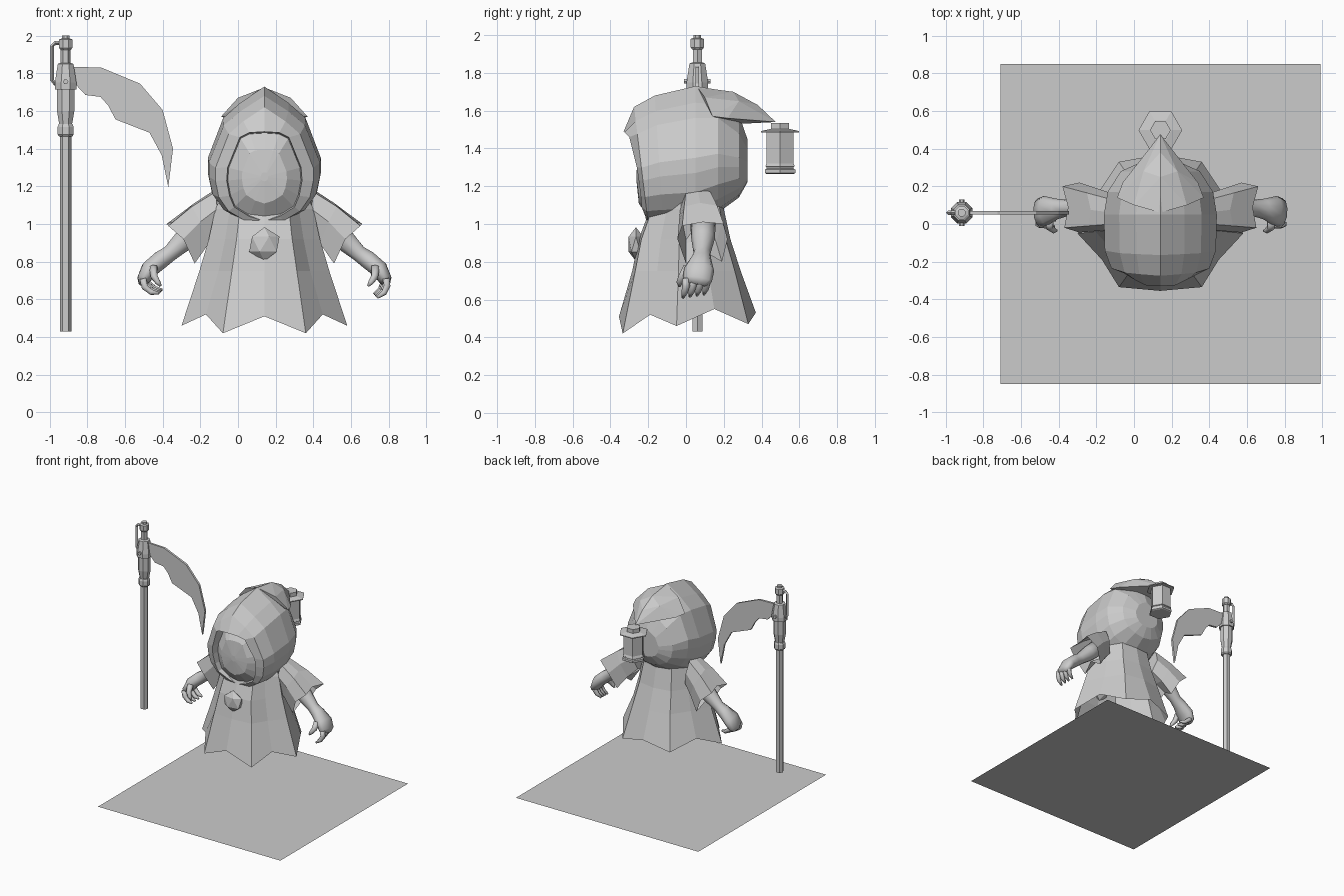
import bpy, bmesh, math
from mathutils import Vector

if "Cube" in bpy.data.objects:
    bpy.data.objects.remove(bpy.data.objects["Cube"])

CX = 0.14  # centre line of the figure
grey = bpy.data.materials.new("plain grey")
grey.diffuse_color = (0.6, 0.6, 0.6, 1)
grey.use_nodes = True
grey.node_tree.nodes["Principled BSDF"].inputs["Base Color"].default_value = grey.diffuse_color


def finish(name, bm, smooth=False):
    bmesh.ops.recalc_face_normals(bm, faces=bm.faces)
    mesh = bpy.data.meshes.new(name)
    bm.to_mesh(mesh)
    bm.free()
    mesh.materials.append(grey)
    for p in mesh.polygons:
        p.use_smooth = smooth
    ob = bpy.data.objects.new(name, mesh)
    bpy.context.collection.objects.link(ob)
    return ob


def loft(name, rings, cap_start=False, cap_end=False, smooth=False):
    bm = bmesh.new()
    rows = [[bm.verts.new(p) for p in r] for r in rings]
    n = len(rows[0])
    for a, b in zip(rows, rows[1:]):
        for i in range(n):
            j = (i + 1) % n
            bm.faces.new((a[i], a[j], b[j], b[i]))
    if cap_start:
        bm.faces.new(rows[0][::-1])
    if cap_end:
        bm.faces.new(rows[-1])
    return finish(name, bm, smooth)


def turned(name, x, y, profile, sides=6, phase=0.0):
    """Stack of polygons from (radius, z) pairs."""
    ang = [phase + math.tau * i / sides for i in range(sides)]
    return loft(name, [[(x + r * math.cos(a), y + r * math.sin(a), z) for a in ang]
                       for r, z in profile], True, True)


def tube(name, path, sides=8, smooth=True):
    """Tapered tube from (x, y, z, radius in y, radius across) stations."""
    pts = [Vector(p[:3]) for p in path]
    rings = []
    for i, p in enumerate(path):
        d = (pts[min(i + 1, len(pts) - 1)] - pts[max(i - 1, 0)]).normalized()
        w = (Vector((0, 1, 0)) - d * d.y).normalized()
        u = d.cross(w)
        rings.append([pts[i] + w * p[3] * math.cos(a) + u * p[4] * math.sin(a)
                      for a in (math.tau * k / sides for k in range(sides))])
    return loft(name, rings, True, True, smooth)


def mirrored(half):
    """Close a half outline whose first and last points lie on the centre line."""
    full = half + [(-x, y, z) for x, y, z in half[-2:0:-1]]
    return [(x + CX, y, z) for x, y, z in full]


# Base plate
bm = bmesh.new()
bm.faces.new([bm.verts.new((x, y, 0)) for x, y in
              ((-.71, -.85), (.99, -.85), (.99, .85), (-.71, .85))])
finish("base_plate", bm)

# Robe with a zigzag hem
hem = [(0, -.355, .51), (.22, -.335, .42), (.31, -.19, .52), (.44, -.05, .46),
       (.34, .15, .55), (.22, .33, .47), (0, .37, .53)]
rings = [mirrored(hem)]
for z, hw, front, back in ((.75, .345, .285, .29), (.92, .295, .25, .235),
                           (1.08, .26, .19, .20), (1.2, .2, .14, .2)):
    rings.append(mirrored([(x / .44 * hw, y / .355 * front if y < 0 else y / .37 * back, z)
                           for x, y, _ in hem]))
loft("robe", rings)

# Hood: pointed sections from the brim to the back of the head
brim = [(0, -.33, 1.49), (.08, -.325, 1.485), (.13, -.30, 1.46), (.195, -.26, 1.30),
        (.2, -.25, 1.23), (.185, -.24, 1.15), (.16, -.235, 1.09), (.08, -.215, 1.04), (0, -.21, 1.015)]
egg = [(0, 1), (.43, .88), (.73, .77), (1, .48), (1, .37), (.93, .23), (.73, .11), (.4, .03), (0, 0)]
rings = [mirrored(brim)]
for y, hw, low, top, lean in ((-.2, .26, 1.0, 1.62, .075), (-.12, .295, 1.0, 1.68, .045),
                              (.05, .30, 1.0, 1.73, 0), (.17, .28, 1.06, 1.71, 0),
                              (.28, .21, 1.14, 1.58, 0), (.325, .11, 1.22, 1.45, 0)):
    rings.append(mirrored([(u * hw, y - lean * v, low + v * (top - low)) for u, v in egg]))
loft("hood", rings, cap_end=True)

# Hood tail hanging backwards
bm = bmesh.new()
for x, y, z in ((0, .06, 1.725), (.14, .10, 1.67), (.23, .14, 1.57), (.2, .22, 1.56), (0, .25, 1.70),
                (.09, .28, 1.65), (0, .38, 1.63), (0, .28, 1.53), (0, .475, 1.54)):
    for s in ((1, -1) if x else (1,)):
        bm.verts.new((CX + s * x, y, z))
bmesh.ops.convex_hull(bm, input=bm.verts)
finish("hood_tail", bm)

# Face filling the hood opening
mid = Vector((CX, 0, 1.25))


def face_ring(scale, y):
    return [(mid.x + (p[0] - mid.x) * scale, y if y else p[1],
             mid.z + (p[2] - mid.z) * scale) for p in mirrored(brim)]


loft("face", [face_ring(1, None), face_ring(.97, -.19), face_ring(.6, -.25), face_ring(.1, -.262)],
     cap_end=True)

# Round clasp under the chin
bm = bmesh.new()
bmesh.ops.create_icosphere(bm, subdivisions=1, radius=.09)
for v in bm.verts:
    v.co = (v.co.x + CX, v.co.y * .5 - .265, v.co.z + .893)
finish("clasp", bm)

# Sleeves, arms and hands
cuff = [(.49, .09, 1.01), (.51, -.02, .99), (.43, -.045, .92), (.37, .0, .79),
        (.39, .09, .86), (.37, .19, .80), (.43, .22, .92), (.52, .2, 1.0)]
shoulder = [(.25, .06, 1.19), (.26, .0, 1.17), (.25, -.03, 1.08), (.22, .0, .98),
            (.22, .06, .96), (.22, .13, .98), (.25, .16, 1.08), (.26, .13, 1.17)]
elbow = [(a[0] * .5 + b[0] * .5, a[1] * .5 + b[1] * .5, a[2] * .5 + b[2] * .5 + .012)
         for a, b in zip(cuff, shoulder)]
for side, s in (("left", -1), ("right", 1)):
    def place(path):
        return [(CX + s * p[0], *p[1:]) for p in path]
    loft(side + "_sleeve", [place(r) for r in (shoulder, elbow, cuff)], cap_start=True)
    tube(side + "_arm", place([(.3, .09, 1.03, .07, .07), (.42, .09, .92, .062, .062),
                               (.50, .085, .845, .045, .045), (.55, .08, .81, .055, .05),
                               (.61, .07, .76, .08, .048), (.642, .06, .705, .078, .036),
                               (.648, .055, .68, .05, .02)]), 10)
    # Fingers curl further inwards on the left hand
    tips = [(.652, .672), (.635, .635), (.60, .61)] if s > 0 else [(.635, .665), (.60, .638), (.56, .632)]
    for i in range(4):
        y = -.0 + .037 * i
        tube(f"{side}_finger_{i + 1}", place(
            [(.645, y, .71, .02, .02)] + [(x - .006 * i, y - .008 * k, z + .006 * i, r, r)
             for k, ((x, z), r) in enumerate(zip(tips, (.02, .017, .008)))]), 6)
    tube(side + "_thumb", place([(.59, .01, .77, .025, .025), (.585, -.02, .72, .021, .021),
                                 (.565, -.035, .69, .016, .016), (.55, -.035, .67, .007, .007)]), 6)

# Scythe pole with collar, socket and cap
PX, PY = -.915, .06
turned("pole", PX, PY, [(.031, .43), (.031, 1.48)])
turned("pole_collar", PX, PY, [(.038, 1.465), (.046, 1.475), (.046, 1.515), (.04, 1.53)], 8, math.pi / 8)
turned("pole_socket", PX, PY, [(.035, 1.52), (.05, 1.60), (.05, 1.72), (.038, 1.73)], 8, math.pi / 8)
turned("blade_mount", PX, PY, [(.062, 1.715), (.062, 1.75), (.045, 1.85), (.03, 1.855)], 8, math.pi / 8)
turned("pole_tip", PX, PY, [(.027, 1.85), (.027, 1.935)])
turned("pole_cap", PX, PY, [(.03, 1.925), (.038, 1.935), (.038, 1.98), (.022, 1.985), (.022, 2.0)], 8, math.pi / 8)
loft("mount_pin", [[(PX + .014 * math.cos(a), y, 1.755 + .014 * math.sin(a))
                    for a in (math.tau * k / 6 for k in range(6))] for y in (PY - .07, PY + .07)], True, True)
# Handle loop beside the mount
tube("handle_loop", [(x, PY, z, .012, .011) for x, z in
     ((-.94, 1.745), (-.972, 1.745), (-.987, 1.765), (-.987, 1.945), (-.97, 1.962), (-.93, 1.962))],
     4, False)

# Curved scythe blade
outline = [(-.88, 1.835), (-.725, 1.83), (-.52, 1.745), (-.40, 1.605), (-.345, 1.40), (-.37, 1.195),
           (-.405, 1.365), (-.47, 1.485), (-.65, 1.555), (-.69, 1.63), (-.73, 1.675), (-.81, 1.685), (-.88, 1.76)]
loft("scythe_blade", [[(x, y, z) for x, z in outline] for y in (PY - .009, PY + .009)], True, True)

# Hexagonal lantern hanging from the hood tail
LY = .498
turned("lantern_body", CX, LY, [(.083, 1.29), (.083, 1.49)])
turned("lantern_roof", CX, LY, [(.116, 1.485), (.116, 1.492), (.06, 1.503)])
turned("lantern_cap", CX, LY, [(.055, 1.495), (.055, 1.535)])
turned("lantern_base", CX, LY, [(.083, 1.265), (.093, 1.27), (.093, 1.288), (.075, 1.297),
                                (.09, 1.305), (.083, 1.32)])
